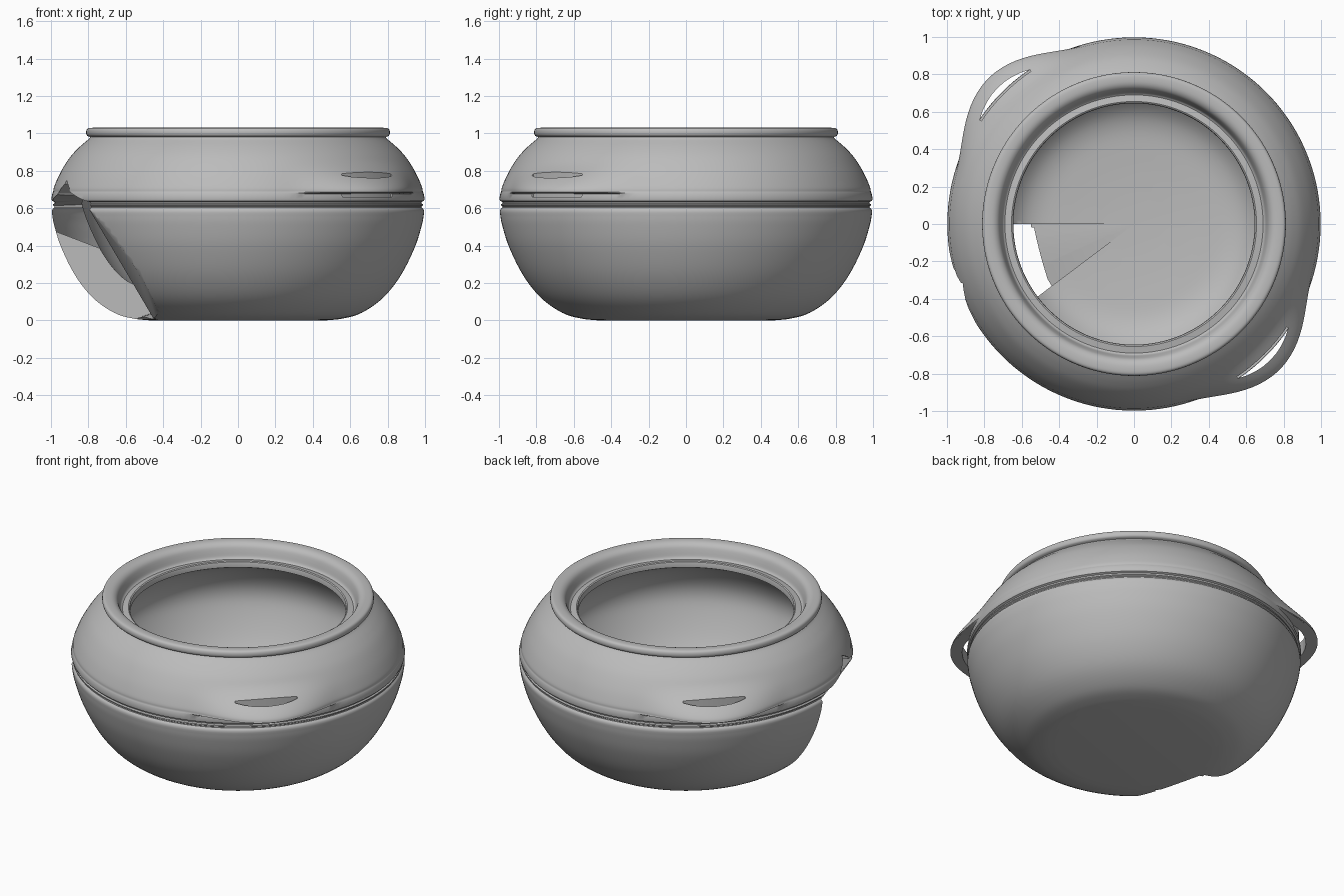
import bpy, bmesh, math
from mathutils import Vector

cube = bpy.data.objects.get("Cube")
if cube:
    bpy.data.objects.remove(cube, do_unlink=True)

clay = bpy.data.materials.new("grey clay")
clay.use_nodes = True
GREY = (0.5, 0.5, 0.5, 1)
clay.diffuse_color = GREY
clay.node_tree.nodes["Principled BSDF"].inputs["Base Color"].default_value = GREY

SEGMENTS = 180
LUG_CENTRES = (-45, 135)


def make_object(name, bm):
    bmesh.ops.recalc_face_normals(bm, faces=bm.faces)
    mesh = bpy.data.meshes.new(name)
    bm.to_mesh(mesh)
    bm.free()
    mesh.materials.append(clay)
    obj = bpy.data.objects.new(name, mesh)
    bpy.context.collection.objects.link(obj)
    return obj


def smooth_path(points, steps=5):
    """Curve that passes through every point."""
    pts = [Vector(p) for p in points]
    ext = [2 * pts[0] - pts[1]] + pts + [2 * pts[-1] - pts[-2]]
    out = []
    for a, b, c, d in zip(ext, ext[1:], ext[2:], ext[3:]):
        for i in range(steps):
            t = i / steps
            out.append(0.5 * (2 * b + (c - a) * t + (2 * a - 5 * b + 4 * c - d) * t * t
                              + (3 * b - a - 3 * c + d) * t ** 3))
    return out + [pts[-1]]


def at_angle(radius, degrees, z):
    angle = math.radians(degrees)
    return (radius * math.cos(angle), radius * math.sin(angle), z)


def lug_swell(degrees, z):
    """Outward bulge of the two lugs on the shoulder, flat underneath."""
    if not 0.68 < z < 0.86:
        return 0
    offset = min(abs((degrees - c + 180) % 360 - 180) for c in LUG_CENTRES)
    if offset > 30:
        return 0
    around = math.cos(math.pi / 2 * offset / 30) ** 2
    upward = 0.88 if z < 0.685 else 0.5 + 0.5 * math.cos(math.pi * (z - 0.685) / 0.175)
    return 0.112 * around * upward


# Pot profile as (radius, height), from the base centre over the rim to the inner floor
bowl = [(0.47, 0), (0.56, 0.01), (0.66, 0.04), (0.775, 0.12), (0.87, 0.24),
        (0.945, 0.39), (0.983, 0.51), (0.995, 0.575)]
groove = [(0.995, 0.588), (0.99, 0.597), (0.982, 0.603), (0.982, 0.609), (0.989, 0.614),
          (0.989, 0.621), (0.98, 0.626), (0.982, 0.633), (0.994, 0.639), (0.998, 0.65),
          (0.993, 0.676)]
shoulder = [(0.991, 0.682), (0.988, 0.69), (0.983, 0.715), (0.95, 0.79), (0.9, 0.87),
            (0.85, 0.925), (0.795, 0.972)]
rim = [(0.79, 0.98), (0.807, 0.988), (0.812, 1.005), (0.806, 1.024), (0.785, 1.03),
       (0.75, 1.027), (0.725, 1.01), (0.712, 0.98), (0.702, 0.948), (0.69, 0.937)]
ledge = [(0.672, 0.94), (0.655, 0.943), (0.648, 0.939), (0.645, 0.93), (0.645, 0.905)]
inside = [(0.655, 0.9), (0.74, 0.85), (0.81, 0.75), (0.835, 0.65), (0.81, 0.54),
          (0.73, 0.37), (0.63, 0.24), (0.52, 0.18), (0.35, 0.16), (0.15, 0.15)]
profile = ([Vector((0, 0))] + smooth_path(bowl) + [Vector(p) for p in groove]
           + smooth_path(shoulder) + smooth_path(rim, 3) + [Vector(p) for p in ledge]
           + smooth_path(inside) + [Vector((0, 0.15))])

# Pot body with the lugs drawn out of its shoulder
bm = bmesh.new()
rings = []
for r, z in profile:
    if r == 0:
        rings.append([bm.verts.new((0, 0, z))] * SEGMENTS)
        continue
    ring = []
    for i in range(SEGMENTS):
        degrees = 360 * i / SEGMENTS
        swell = lug_swell(degrees, z) if r > 0.88 else 0
        ring.append(bm.verts.new(at_angle(r + swell, degrees, z)))
    rings.append(ring)
for low, high in zip(rings, rings[1:]):
    for i in range(SEGMENTS):
        j = (i + 1) % SEGMENTS
        bm.faces.new(list(dict.fromkeys((low[i], low[j], high[j], high[i]))))
pot = make_object("pot_body", bm)
bpy.ops.object.select_all(action="DESELECT")
pot.select_set(True)
bpy.context.view_layer.objects.active = pot


def carve(name, sections):
    """Cut a solid, skinned through four-cornered sections, out of the pot."""
    bm = bmesh.new()
    rows = [[bm.verts.new(p) for p in section] for section in sections]
    for a, b in zip(rows, rows[1:]):
        for i in range(4):
            j = (i + 1) % 4
            bm.faces.new((a[i], a[j], b[j], b[i]))
    bm.faces.new(rows[0])
    bm.faces.new(rows[-1])
    bmesh.ops.triangulate(bm, faces=bm.faces)
    cutter = make_object(name, bm)
    cutter.hide_render = True
    cut = pot.modifiers.new(name, "BOOLEAN")
    cut.operation = "DIFFERENCE"
    cut.solver = "EXACT"
    cut.object = cutter
    bpy.ops.object.modifier_apply(modifier=cut.name)
    bpy.data.objects.remove(cutter, do_unlink=True)


# Slots behind the lugs
for centre in LUG_CENTRES:
    slot = []
    for k in range(-4, 5):
        outer = 1.03 - 0.035 * (k / 4) ** 2
        corners = [(0.985, 0.66), (outer, 0.66), (outer, 0.9), (0.985, 0.9)]
        slot.append([at_angle(r, centre + 2.75 * k, z) for r, z in corners])
    carve("lug_slot", slot)

# Missing shard: a wedge with a sloping floor and an uneven top
wedge = []
for degrees, top in ((180, 0.6), (188, 0.65), (194, 0.68), (199, 0.75), (204, 0.69), (217, 0.61)):
    corners = [(0.13, 0.153), (1.3, -0.25), (1.3, top), (0.13, top)]
    wedge.append([at_angle(r, degrees, z) for r, z in corners])
carve("shard_wedge", wedge)


# Slanted break that takes the outer wall further round
def break_x(y, z):
    return -0.53 - 0.25 * y - 0.7 * z


carve("shard_break", [[(break_x(y, -0.2), y, -0.2), (-1.5, y, -0.2),
                       (-1.5, y, 0.615), (break_x(y, 0.615), y, 0.615)]
                      for y in (-0.02, -1.2)])

bpy.ops.object.shade_smooth_by_angle(angle=math.radians(35))
